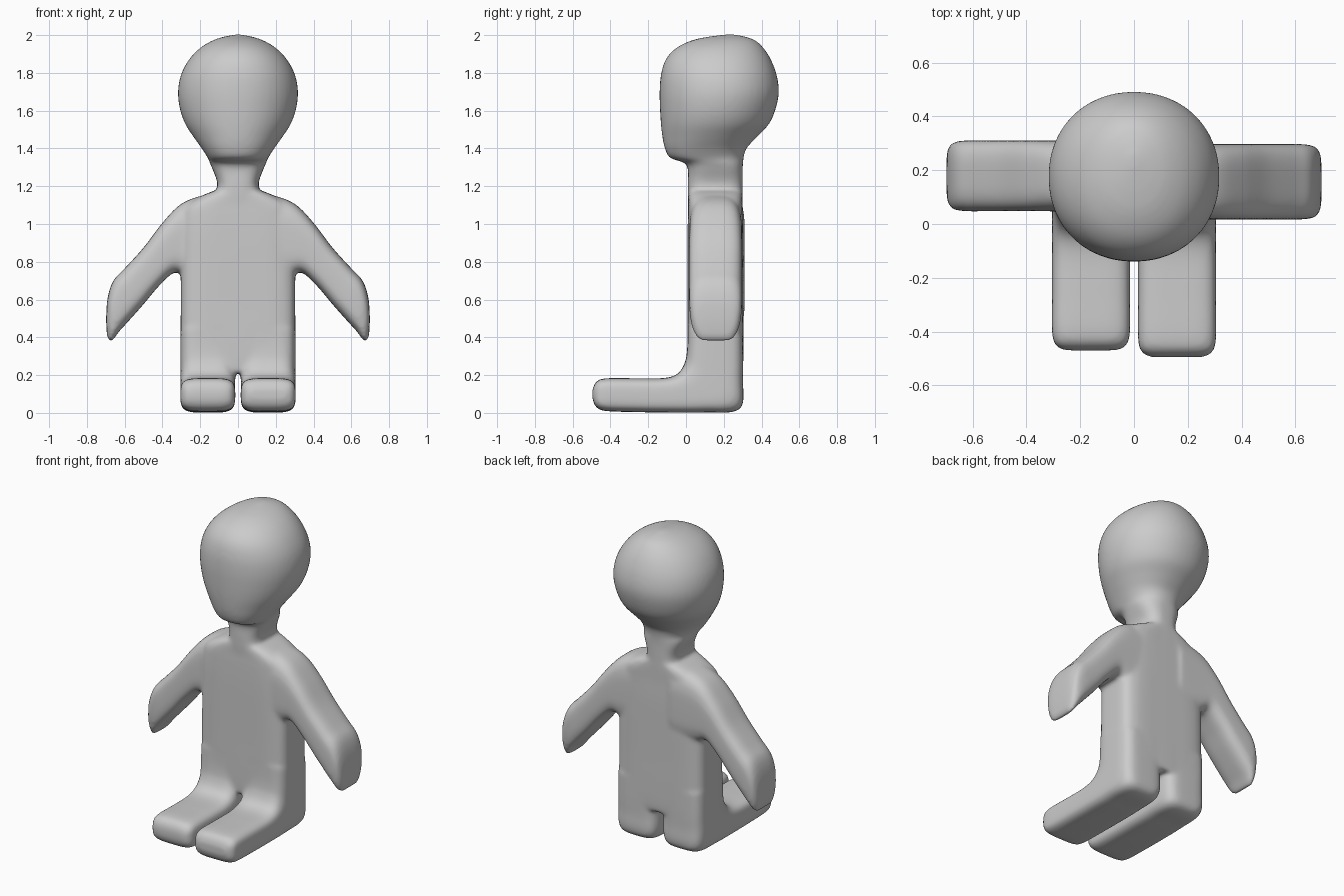
import bpy, bmesh
from math import cos, sin, pi, copysign
from mathutils import Vector

if "Cube" in bpy.data.objects:
    bpy.data.objects.remove(bpy.data.objects["Cube"])

SEG, STEPS = 48, 5


def smooth_rows(rows):
    """Catmull-Rom interpolation between slice rows."""
    out = []
    for i in range(len(rows) - 1):
        p0, p1 = rows[max(i - 1, 0)], rows[i]
        p2, p3 = rows[i + 1], rows[min(i + 2, len(rows) - 1)]
        for s in range(STEPS):
            t = s / STEPS
            out.append([0.5 * (2 * b + (c - a) * t + (2 * a - 5 * b + 4 * c - d) * t * t
                               + (3 * b - a - 3 * c + d) * t ** 3)
                        for a, b, c, d in zip(p0, p1, p2, p3)])
    out.append(list(rows[-1]))
    return out


def loft(bm, rings):
    """Closed skin through superellipse rings (centre, half axis u, half axis v, exponent)."""
    prev, faces = None, []
    for c, u, v, n in rings:
        ring = []
        for k in range(SEG):
            a = 2 * pi * k / SEG
            f = lambda w: copysign(abs(w) ** (2 / n), w)
            ring.append(bm.verts.new(c + u * f(cos(a)) + v * f(sin(a))))
        if prev:
            for k in range(SEG):
                j = (k + 1) % SEG
                faces.append(bm.faces.new((prev[k], prev[j], ring[j], ring[k])))
        else:
            faces.append(bm.faces.new(ring[::-1]))
        prev = ring
    faces.append(bm.faces.new(prev))
    bmesh.ops.recalc_face_normals(bm, faces=faces)


def upright(bm, rows):
    """Rows: z, half width, front y, back y, exponent."""
    loft(bm, [(Vector((0, (f + b) / 2, z)), Vector((w, 0, 0)), Vector((0, (b - f) / 2, 0)), n)
              for z, w, f, b, n in smooth_rows(rows)])


bm = bmesh.new()

# head and neck
upright(bm, [
    (1.05, .14, .015, .30, 3), (1.15, .118, .01, .30, 3), (1.22, .11, .01, .30, 3),
    (1.29, .135, .01, .30, 2.8), (1.325, .15, -.01, .302, 2.5), (1.35, .16, -.085, .305, 2.3),
    (1.40, .192, -.112, .32, 2.2), (1.46, .235, -.125, .375, 2.1), (1.53, .28, -.133, .44, 2.1),
    (1.61, .308, -.138, .475, 2.1), (1.70, .318, -.14, .492, 2.1), (1.79, .302, -.133, .48, 2.1),
    (1.87, .26, -.108, .45, 2.1), (1.93, .203, -.055, .412, 2.1), (1.97, .138, .025, .37, 2.1),
    (1.99, .08, .11, .32, 2.1), (2.003, .015, .21, .26, 2.1)])

# torso
upright(bm, [
    (.21, .29, .02, .29, 5), (.26, .303, .008, .303, 5), (.60, .303, .008, .303, 5),
    (.90, .303, .008, .303, 4.5), (1.04, .30, .01, .30, 4), (1.10, .27, .012, .30, 4),
    (1.15, .19, .012, .30, 3.5), (1.175, .13, .012, .30, 3)])

# arms: outer x z, inner x z, half depth
ARM = [(.10, 1.16, .10, .70, .14), (.21, 1.145, .20, .70, .14), (.31, 1.10, .275, .72, .14),
       (.405, 1.0, .335, .745, .14), (.50, .875, .42, .67, .14), (.60, .765, .50, .575, .14),
       (.66, .70, .58, .485, .14), (.69, .61, .63, .43, .134), (.698, .50, .66, .388, .115),
       (.694, .41, .678, .374, .08)]
for side, cy, k in ((1, .157, 1.0), (-1, .179, .94)):
    loft(bm, [(Vector((side * (a + c) / 2, cy, (b + d) / 2)),
               Vector((side * (a - c) / 2, 0, (b - d) / 2)), Vector((0, h * k, 0)), 3.6)
              for a, b, c, d, h in smooth_rows(ARM)])

# legs: upper y z, lower y z, half width
for side, toe in ((1, -.495), (-1, -.47)):
    LEG = [(toe, .125, toe, .07, .10), (toe + .02, .165, toe + .02, .03, .132),
           (toe + .07, .183, toe + .07, .01, .145), (-.25, .183, -.25, .004, .145),
           (-.11, .185, -.10, .002, .145), (-.04, .21, .10, .002, .145),
           (-.005, .27, .285, .02, .145), (.006, .34, .302, .18, .145),
           (.01, .45, .302, .40, .145)]
    loft(bm, [(Vector((side * .16, (a + c) / 2, (b + d) / 2)),
               Vector((0, (a - c) / 2, (b - d) / 2)), Vector((h, 0, 0)), 4.2)
              for a, b, c, d, h in smooth_rows(LEG)])

me = bpy.data.meshes.new("seated_figure")
bm.to_mesh(me)
bm.free()
fig = bpy.data.objects.new("seated_figure", me)
bpy.context.collection.objects.link(fig)

# fuse the parts into one soft skin
rm = fig.modifiers.new("fuse", 'REMESH')
rm.mode = 'VOXEL'
rm.voxel_size = .011
rm.use_smooth_shade = True
sm = fig.modifiers.new("soften", 'SMOOTH')
sm.factor = .5
sm.iterations = 14
